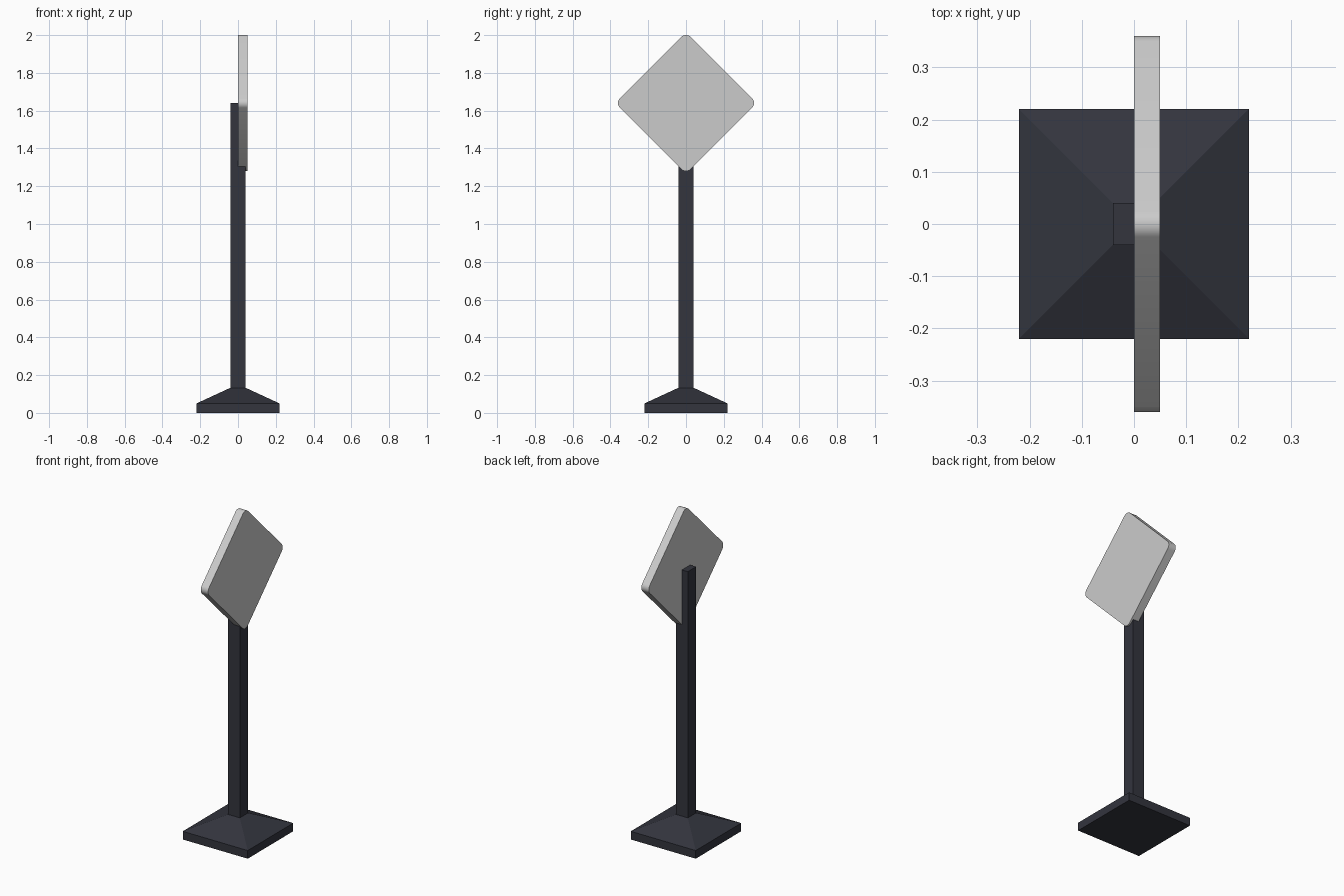
import bpy, bmesh, math
from mathutils import Matrix

if "Cube" in bpy.data.objects:
    bpy.data.objects.remove(bpy.data.objects["Cube"])

dark = bpy.data.materials.new("dark_metal")
dark.diffuse_color = (0.033, 0.035, 0.048, 1)
dark.use_nodes = True
dark.node_tree.nodes["Principled BSDF"].inputs["Base Color"].default_value = dark.diffuse_color


def finish(bm, name, mat=None):
    bmesh.ops.recalc_face_normals(bm, faces=bm.faces)
    me = bpy.data.meshes.new(name)
    bm.to_mesh(me)
    bm.free()
    ob = bpy.data.objects.new(name, me)
    bpy.context.collection.objects.link(ob)
    if mat:
        me.materials.append(mat)
    return ob


def square_stack(name, levels, mat):
    """Solid lofted through square sections given as (half width, z)."""
    bm = bmesh.new()
    rings = [[bm.verts.new((sx * h, sy * h, z))
              for sx, sy in ((-1, -1), (1, -1), (1, 1), (-1, 1))]
             for h, z in levels]
    for a, b in zip(rings, rings[1:]):
        for i in range(4):
            j = (i + 1) % 4
            bm.faces.new((a[i], a[j], b[j], b[i]))
    bm.faces.new(rings[0])
    bm.faces.new(rings[-1])
    return finish(bm, name, mat)


# Weighted foot and square post
square_stack("base", [(0.22, 0), (0.22, 0.05), (0.04, 0.133)], dark)
square_stack("post", [(0.04, 0.13), (0.04, 1.64)], dark)

# Diamond sign panel with rounded corners, on the +x side of the post
side, thick, radius = 0.53, 0.05, 0.035
bm = bmesh.new()
bmesh.ops.create_cube(bm, size=1)
bmesh.ops.scale(bm, vec=(thick, side, side), verts=bm.verts)
corners = [e for e in bm.edges
           if abs(e.verts[0].co.x - e.verts[1].co.x) > thick / 2]
bmesh.ops.bevel(bm, geom=corners, offset=radius, offset_type='OFFSET',
                segments=8, profile=0.5, affect='EDGES')
bm.transform(Matrix.Translation((thick / 2, 0, 1.64))
             @ Matrix.Rotation(math.pi / 4, 4, 'X'))
panel = finish(bm, "sign_panel")
bpy.context.view_layer.objects.active = panel
panel.select_set(True)
bpy.ops.object.shade_smooth_by_angle(angle=math.radians(30))
